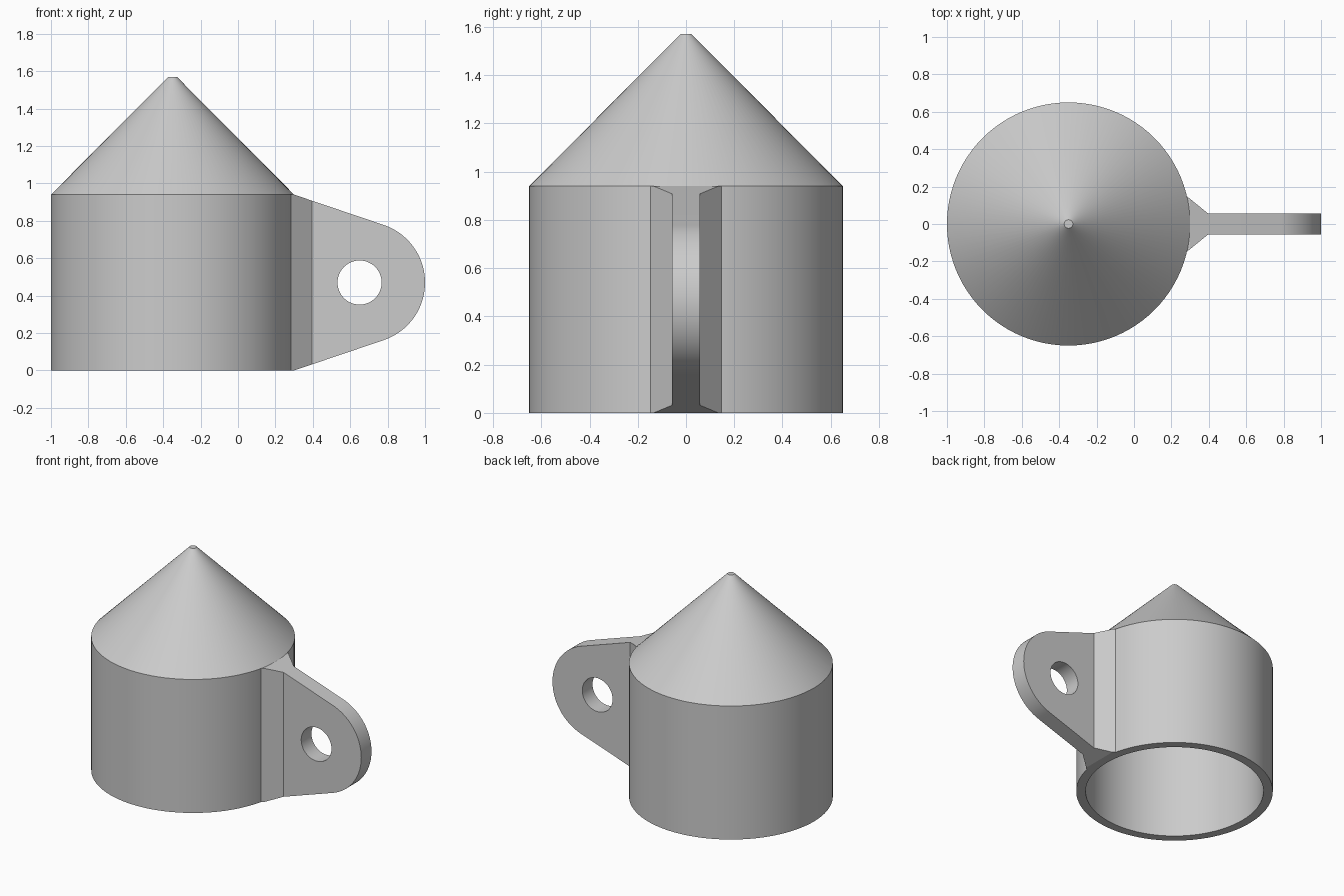
import bpy
import bmesh
import math

cube = bpy.data.objects.get("Cube")
if cube:
    bpy.data.objects.remove(cube, do_unlink=True)

# One plain grey for everything
grey = bpy.data.materials.new("light grey")
grey.use_nodes = True
colour = (0.6, 0.6, 0.6, 1)
grey.diffuse_color = colour
grey.node_tree.nodes["Principled BSDF"].inputs["Base Color"].default_value = colour

AXIS_X = -0.35      # centre line of the cap
WALL_TOP = 0.94
MID = WALL_TOP / 2


def finish(name, bm):
    bmesh.ops.recalc_face_normals(bm, faces=bm.faces)
    mesh = bpy.data.meshes.new(name)
    bm.to_mesh(mesh)
    bm.free()
    mesh.materials.append(grey)
    obj = bpy.data.objects.new(name, mesh)
    bpy.context.collection.objects.link(obj)
    return obj


def prism(name, points, offset):
    """Extrude a closed outline of 3D points along an offset."""
    bm = bmesh.new()
    face = bm.faces.new([bm.verts.new(p) for p in points])
    ext = bmesh.ops.extrude_face_region(bm, geom=[face])
    moved = [g for g in ext["geom"] if isinstance(g, bmesh.types.BMVert)]
    bmesh.ops.translate(bm, verts=moved, vec=offset)
    return finish(name, bm)


def lathe(name, profile, segments=96):
    """Spin a radius/height profile around the vertical axis."""
    bm = bmesh.new()
    verts = [bm.verts.new((r, 0, z)) for r, z in profile]
    edges = [bm.edges.new(pair) for pair in zip(verts, verts[1:])]
    bmesh.ops.spin(bm, geom=verts + edges, cent=(0, 0, 0), axis=(0, 0, 1),
                   angle=2 * math.pi, steps=segments, use_duplicate=False)
    bmesh.ops.remove_doubles(bm, verts=bm.verts, dist=1e-4)
    return finish(name, bm)


def arc(cx, cz, r, start, end, steps):
    angles = [start + (end - start) * i / steps for i in range(steps + 1)]
    return [(cx + r * math.cos(a), cz + r * math.sin(a)) for a in angles]


def apply_boolean(obj, tool, operation):
    mod = obj.modifiers.new(operation.lower(), "BOOLEAN")
    mod.object, mod.operation, mod.solver = tool, operation, "EXACT"
    bpy.context.view_layer.objects.active = obj
    bpy.ops.object.modifier_apply(modifier=mod.name)
    bpy.data.objects.remove(tool, do_unlink=True)


# Hollow cylinder with a pointed roof, open at the bottom
cap = lathe("pointed_cap", [
    (0, 1.57), (0.023, 1.57), (0.65, WALL_TOP), (0.65, 0),
    (0.588, 0), (0.588, 0.915), (0, 1.49)])
cap.location.x = AXIS_X

# Side outline of the lug: straight edges running tangent into a round end
root_x, end_x, end_r = 0.30, 0.675, 0.325
dx, dz = root_x - end_x, WALL_TOP - MID
tangent = math.atan2(dz, dx) - math.acos(end_r / math.hypot(dx, dz))
side = [(0.25, 0), (root_x, 0)]
side += arc(end_x, MID, end_r, -tangent, tangent, 40)
side += [(root_x, WALL_TOP), (0.25, WALL_TOP)]
lug = prism("side_lug", [(x, -0.2, z) for x, z in side], (0, 0.4, 0))

# Plan outline of the lug: thin plate flaring where it meets the cap
half = [(0.25, 0.148), (0.283, 0.148), (0.395, 0.057), (1.1, 0.057)]
plan = half + [(x, -y) for x, y in reversed(half)]
apply_boolean(lug, prism("lug_plan", [(x, y, -0.1) for x, y in plan],
                         (0, 0, 1.2)), "INTERSECT")

# Round hole through the lug
hole = arc(0.65, MID, 0.118, 0, 2 * math.pi, 48)[:-1]
apply_boolean(lug, prism("lug_hole", [(x, -0.3, z) for x, z in hole],
                         (0, 0.6, 0)), "DIFFERENCE")

# Smooth the round surfaces, keep the real edges crisp
for obj in bpy.context.selected_objects:
    obj.select_set(False)
for obj in (cap, lug):
    obj.select_set(True)
bpy.context.view_layer.objects.active = cap
bpy.ops.object.shade_smooth_by_angle(angle=math.radians(15))
